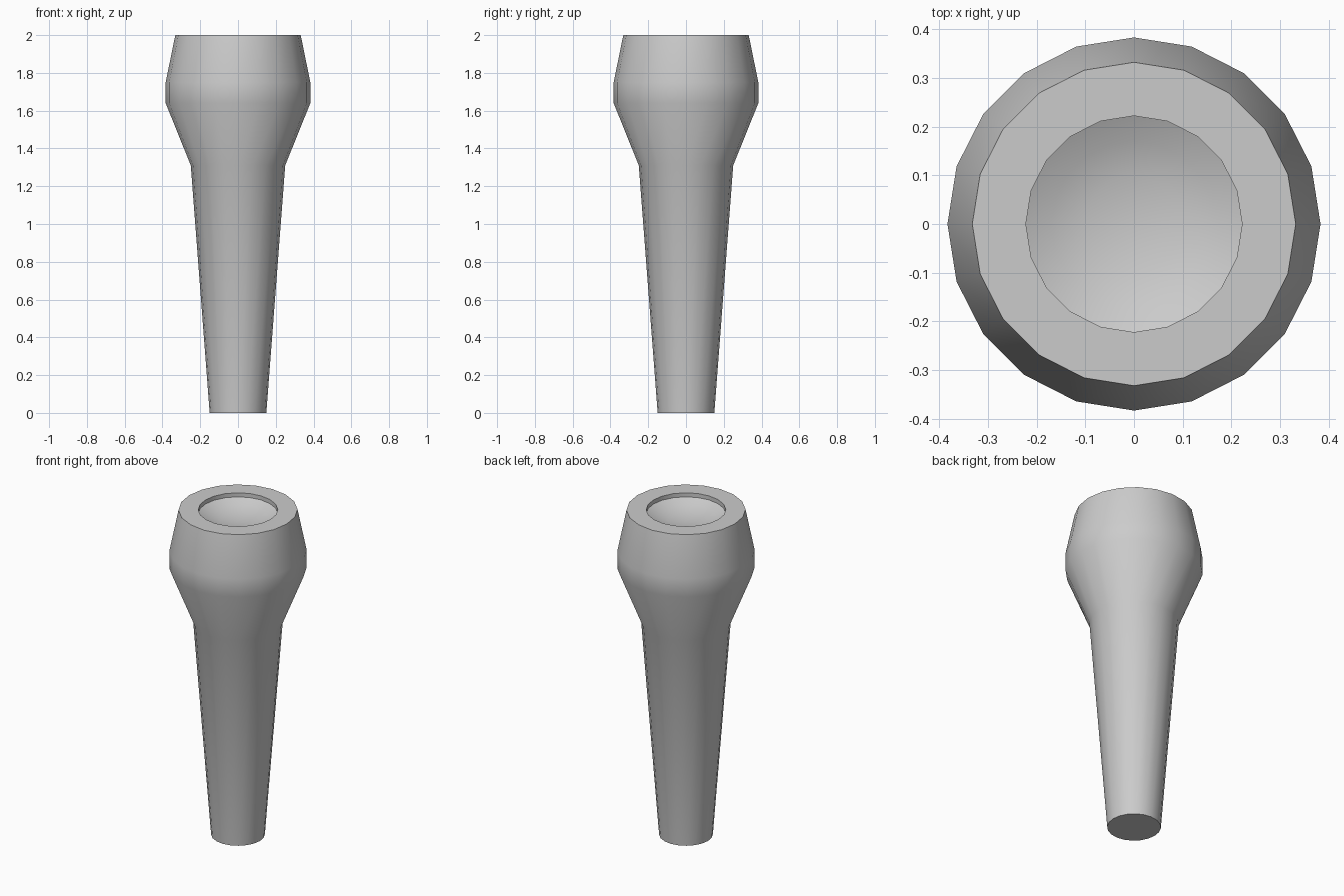
import bpy, bmesh, math

if "Cube" in bpy.data.objects:
    bpy.data.objects.remove(bpy.data.objects["Cube"])

SIDES = 20


def lathe(name, profile):
    """Revolve (radius, z) points about z; both ends are closed with a centre point."""
    bm = bmesh.new()
    rings = []
    for r, z in profile:
        if r == 0:
            rings.append([bm.verts.new((0, 0, z))] * SIDES)
        else:
            rings.append([bm.verts.new((r * math.cos(a), r * math.sin(a), z))
                          for a in (2 * math.pi * i / SIDES for i in range(SIDES))])
    for low, high in zip(rings, rings[1:]):
        for i in range(SIDES):
            j = (i + 1) % SIDES
            bm.faces.new(dict.fromkeys((low[i], low[j], high[j], high[i])))
    bmesh.ops.recalc_face_normals(bm, faces=bm.faces)
    mesh = bpy.data.meshes.new(name)
    bm.to_mesh(mesh)
    bm.free()
    obj = bpy.data.objects.new(name, mesh)
    bpy.context.collection.objects.link(obj)
    bpy.ops.object.select_all(action='DESELECT')
    obj.select_set(True)
    bpy.context.view_layer.objects.active = obj
    bpy.ops.object.shade_smooth_by_angle(angle=math.radians(30))
    return obj


# tapered handle, flared collar, rim and shallow dished recess in one profile
lathe("tapered_handle", [
    (0, 0), (0.15, 0), (0.25, 1.31), (0.383, 1.64), (0.383, 1.75),
    (0.332, 2.0), (0.222, 2.0), (0.222, 1.975),
    (0.17, 1.95), (0.10, 1.93), (0, 1.922),
])
